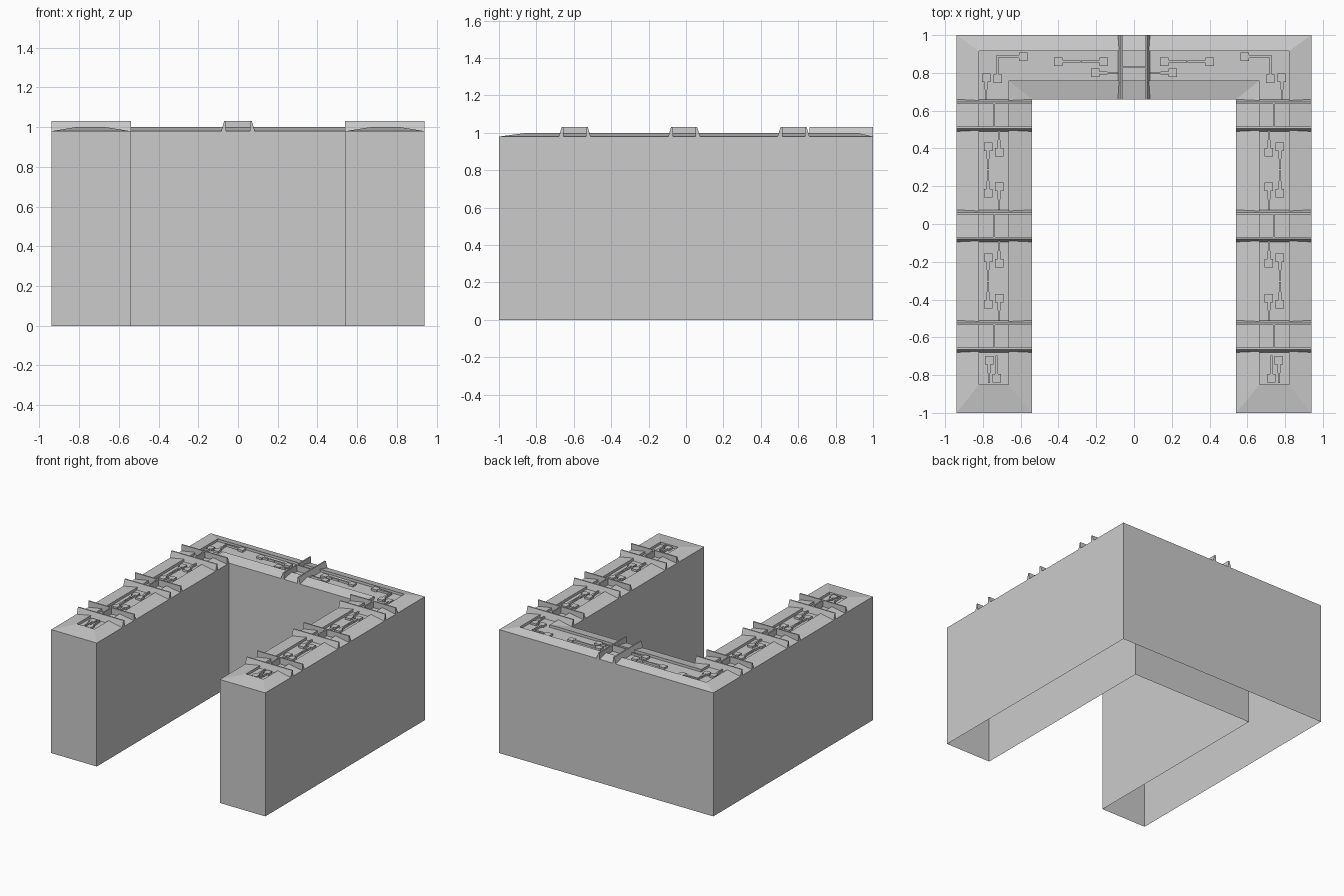
import bpy, bmesh
from mathutils import Matrix, Vector

if "Cube" in bpy.data.objects:
    bpy.data.objects.remove(bpy.data.objects["Cube"])


def finish(name, bm):
    bmesh.ops.recalc_face_normals(bm, faces=bm.faces)
    me = bpy.data.meshes.new(name)
    bm.to_mesh(me)
    bm.free()
    ob = bpy.data.objects.new(name, me)
    bpy.context.collection.objects.link(ob)
    return ob


def prism(bm, pts, vec):
    """Extrude a planar outline along vec into a closed solid."""
    a = [bm.verts.new(p) for p in pts]
    b = [bm.verts.new(Vector(p) + Vector(vec)) for p in pts]
    n = len(a)
    bm.faces.new(a)
    bm.faces.new(b[::-1])
    for i in range(n):
        bm.faces.new((a[i], a[(i + 1) % n], b[(i + 1) % n], b[i]))


def u_loop(outer, inner, front, back, bay):
    half = [(inner, bay), (inner, front), (outer, front), (outer, back)]
    return half + [(-x, y) for x, y in reversed(half)]


# U-shaped wall body: open underneath, bevelled rim, sunken channel on top
EDGE, RIM, FLOOR, TOP = 0.98, 1.0, 0.98, 1.03
outline = u_loop(0.94, 0.54, -1, 1, 0.66)
channel = u_loop(0.82, 0.665, -0.85, 0.915, 0.76)
bm = bmesh.new()
rings = [[bm.verts.new((x, y, z)) for x, y in loop] for loop, z in
         ((outline, 0), (outline, EDGE), (channel, RIM), (channel, FLOOR))]
for a, b in zip(rings, rings[1:]):
    for i in range(8):
        j = (i + 1) % 8
        bm.faces.new((a[i], a[j], b[j], b[i]))
bm.faces.new(rings[-1])
finish("wall_body", bm)


# Collars: two sloped ribs across the wall joined by a divider
def collar(name, x, y, length, turn=False):
    bm = bmesh.new()
    h = length / 2
    for s in (-1, 1):
        prof = [(0.085, EDGE), (0.07, TOP), (0.06, TOP), (0.06, EDGE)]
        prism(bm, [(-h, s * v, z) for v, z in prof], (length, 0, 0))
    prism(bm, [(-0.005, -0.06, EDGE), (0.005, -0.06, EDGE),
               (0.005, -0.06, TOP), (-0.005, -0.06, TOP)], (0, 0.12, 0))
    if turn:
        bm.transform(Matrix.Rotation(1.5707963, 4, 'Z'))
    bm.transform(Matrix.Translation((x, y, 0)))
    finish(name, bm)


for side, s in (("right", 1), ("left", -1)):
    for i, y in enumerate((-0.595, -0.01, 0.575)):
        collar(f"collar_{side}_{i + 1}", s * 0.74, y, 0.4)
collar("collar_back", 0, 0.83, 0.34, True)


# Channel fittings: square pads with a stepped tail (x, y, direction, length)
fits = []
for c in (0.286, -0.302):
    fits += [(0.772, c + 0.124, (0, -1), 0.12), (0.772, c - 0.124, (0, 1), 0.12),
             (0.714, c + 0.093, (0, 1), 0.12), (0.714, c - 0.09, (0, -1), 0.12)]
fits += [(0.767, -0.722, (0, -1), 0.12), (0.727, -0.817, (0, 1), 0.12),
         (0.16, 0.86, (1, 0), 0.12), (0.402, 0.86, (-1, 0), 0.12),
         (0.206, 0.8, (-1, 0), 0.12), (0.587, 0.886, (1, 0), 0.143),
         (0.722, 0.77, (0, 1), 0.118), (0.783, 0.775, (0, -1), 0.115)]
bm = bmesh.new()
P = 0.0225
for x, y, (dx, dy), length in fits:
    m = 0.55 * length
    shape = [(-P, -P), (P, -P), (P, -0.008), (m, -0.008), (m, -0.005), (length, -0.005),
             (length, 0.005), (m, 0.005), (m, 0.008), (P, 0.008), (P, P), (-P, P)]
    for s in (1, -1):
        prism(bm, [(s * (x + u * dx - v * dy), y + u * dy + v * dx, FLOOR)
                   for u, v in shape], (0, 0, 0.016))
finish("channel_fittings", bm)
